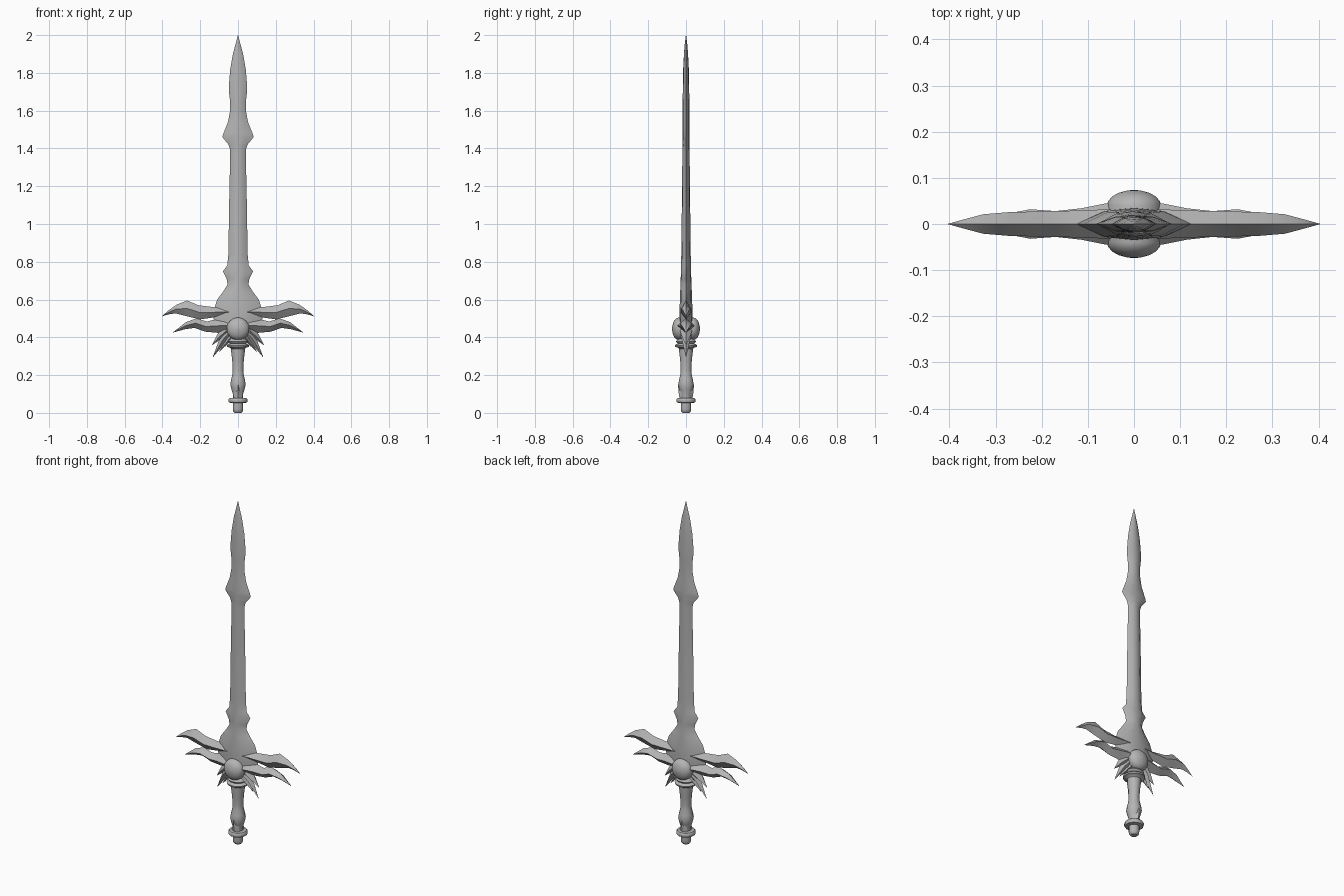
import bpy, bmesh, math
from mathutils import Matrix

cube = bpy.data.objects.get("Cube")
if cube:
    bpy.data.objects.remove(cube, do_unlink=True)

steel = bpy.data.materials.new("steel_grey")
steel.use_nodes = True
GREY = (0.46, 0.46, 0.46, 1)
steel.diffuse_color = GREY
steel.node_tree.nodes["Principled BSDF"].inputs["Base Color"].default_value = GREY


def finish(name, bm, angle=40):
    bmesh.ops.remove_doubles(bm, verts=bm.verts, dist=1e-5)
    bmesh.ops.recalc_face_normals(bm, faces=bm.faces)
    mesh = bpy.data.meshes.new(name)
    bm.to_mesh(mesh)
    bm.free()
    mesh.materials.append(steel)
    ob = bpy.data.objects.new(name, mesh)
    bpy.context.collection.objects.link(ob)
    bpy.ops.object.select_all(action='DESELECT')
    ob.select_set(True)
    bpy.context.view_layer.objects.active = ob
    bpy.ops.object.shade_smooth_by_angle(angle=math.radians(angle))
    return ob


def loft(bm, rings):
    """Skin a list of equally long point rings and cap both ends."""
    loops = [[bm.verts.new(p) for p in ring] for ring in rings]
    n = len(loops[0])
    for a, b in zip(loops, loops[1:]):
        for i in range(n):
            j = (i + 1) % n
            bm.faces.new((a[i], a[j], b[j], b[i]))
    bm.faces.new(loops[0])
    bm.faces.new(loops[-1])


def lathe(name, profile, sides, axis='Z', angle=40):
    """Turn (radius, height) points around an axis."""
    bm = bmesh.new()
    loft(bm, [[(r * math.cos(2 * math.pi * (i + .5) / sides),
                r * math.sin(2 * math.pi * (i + .5) / sides), h)
               for i in range(sides)] for r, h in profile])
    if axis == 'Y':
        bmesh.ops.transform(bm, matrix=Matrix.Rotation(math.pi / 2, 4, 'X'), verts=bm.verts)
    return finish(name, bm, angle)


def horn(name, side, stations):
    """Diamond-section horn; station = top x, top z, bottom x, bottom z, half thickness."""
    bm = bmesh.new()
    rings = []
    for tx, tz, bx, bz, t in stations:
        mx, mz = (tx + bx) / 2 * side, (tz + bz) / 2
        rings.append([(tx * side, 0, tz), (mx, -t, mz), (bx * side, 0, bz), (mx, t, mz)])
    loft(bm, rings)
    return finish(name, bm, 60)


# Blade: height, half width, half thickness
blade = [(.42, .10, .034), (.50, .13, .035), (.555, .125, .034), (.60, .11, .032),
         (.64, .08, .031), (.68, .055, .029), (.71, .06, .028), (.75, .08, .027),
         (.78, .057, .026), (.84, .051, .025), (1.1, .047, .022), (1.39, .041, .019),
         (1.42, .05, .019), (1.46, .083, .019), (1.48, .077, .019), (1.54, .053, .018),
         (1.60, .042, .018), (1.65, .042, .018), (1.70, .048, .017), (1.75, .047, .016),
         (1.82, .041, .015), (1.90, .027, .011), (1.96, .011, .006), (2.0, .0005, .0005)]
bm = bmesh.new()
loft(bm, [[(w, 0, z), (w * .5, t * .82, z), (0, t, z), (-w * .5, t * .82, z),
           (-w, 0, z), (-w * .5, -t * .82, z), (0, -t, z), (w * .5, -t * .82, z)]
          for z, w, t in blade])
finish("blade", bm, 50)

# Guard horns and spikes on both sides
upper = [(.05, .57, .05, .50, .032), (.13, .56, .13, .505, .029), (.21, .57, .20, .495, .027),
         (.27, .595, .265, .51, .026), (.325, .573, .33, .527, .021),
         (.365, .545, .365, .522, .011), (.403, .512, .403, .511, .0005)]
lower = [(0, .50, 0, .40, .046), (.07, .505, .06, .42, .044), (.11, .497, .12, .425, .034),
         (.165, .484, .175, .43, .028), (.22, .50, .23, .45, .032),
         (.275, .481, .28, .443, .022), (.345, .426, .345, .425, .0005)]
long_spike = [(.08, .44, .02, .40, .03), (.095, .40, .065, .375, .022), (.134, .295, .133, .294, .0005)]
left_spike = [(.085, .46, .04, .41, .032), (.112, .41, .088, .392, .02), (.137, .36, .136, .359, .0005)]
inner_spike = [(.06, .42, .01, .39, .032), (.068, .385, .043, .375, .02), (.10, .325, .099, .324, .0005)]
for side, label in ((1, "left"), (-1, "right")):
    horn("upper_horn_" + label, side, upper)
    horn("lower_horn_" + label, side, lower)
    horn("long_spike_" + label, side, long_spike)
    horn("outer_spike_" + label, side, left_spike)
    horn("inner_spike_" + label, side, inner_spike)

# Domed jewel showing on both faces
dome = [(.06, .04), (.057, .049), (.048, .06), (.032, .068), (.015, .0725), (.001, .074)]
jewel = lathe("jewel", [(r, -y) for r, y in reversed(dome)] + dome, 20, 'Y', 50)
jewel.location.z = .445

# Collar rings, grip, pommel
lathe("collar", [(.034, .335), (.043, .345), (.058, .35), (.06, .358), (.052, .364), (.042, .367),
                 (.05, .372), (.054, .379), (.046, .387), (.035, .40)], 16)
lathe("grip", [(.026, .06), (.028, .10), (.036, .125), (.042, .15), (.038, .175), (.031, .205),
               (.029, .23), (.032, .28), (.037, .32), (.038, .35)], 12)
lathe("pommel_ring", [(.03, .052), (.048, .054), (.052, .06), (.052, .072), (.047, .078), (.028, .08)], 12)
lathe("pommel_knob", [(.018, 0), (.026, .008), (.028, .02), (.028, .06)], 12)

# Small pointed ornament at the foot of the grip, front and back
for y, label in ((-1, "front"), (1, "back")):
    bm = bmesh.new()
    loft(bm, [[(w, y * .022, z), (0, y * d, z), (-w, y * .022, z)]
              for z, w, d in ((.078, .024, .034), (.11, .02, .04), (.15, .001, .042))])
    finish("grip_point_" + label, bm, 30)
